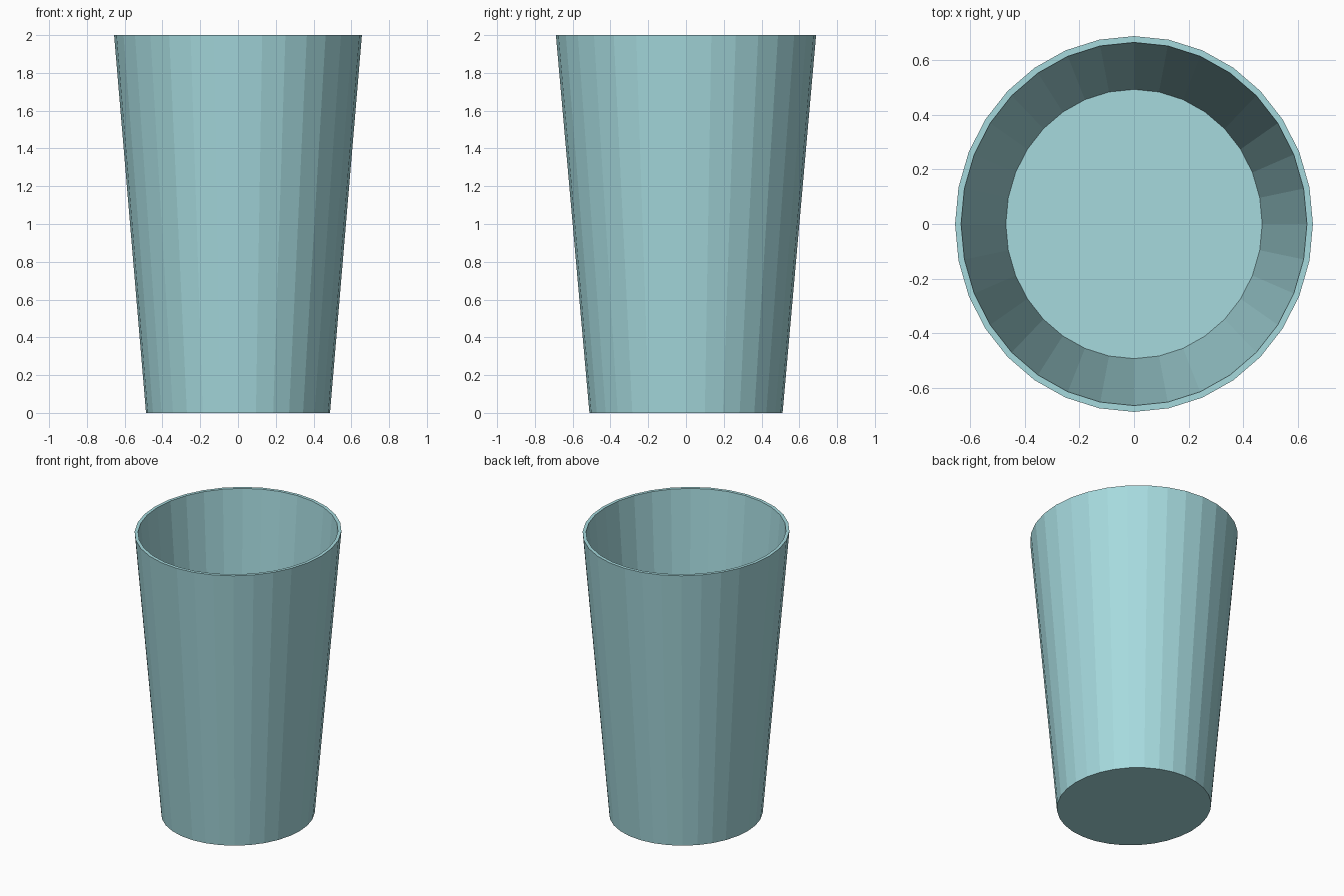
import bpy, bmesh
from math import sin, cos, pi

if "Cube" in bpy.data.objects:
    bpy.data.objects.remove(bpy.data.objects["Cube"])

SIDES = 32
RATIO = 1.05  # slightly oval: depth / width

# profile (x radius, z): outer foot, outer rim, inner rim, inner floor
PROFILE = [(0.487, 0.0), (0.656, 2.0), (0.634, 2.0), (0.470, 0.02)]

bm = bmesh.new()
rings = [[bm.verts.new((r * cos(2 * pi * i / SIDES), r * RATIO * sin(2 * pi * i / SIDES), z))
          for i in range(SIDES)] for r, z in PROFILE]

# outer wall, rim and inner wall
for a, b in zip(rings, rings[1:]):
    for i in range(SIDES):
        j = (i + 1) % SIDES
        bm.faces.new((a[i], a[j], b[j], b[i]))

# underside and inner floor
bm.faces.new(rings[0][::-1])
bm.faces.new(rings[-1])
bmesh.ops.recalc_face_normals(bm, faces=bm.faces)

mesh = bpy.data.meshes.new("cup")
bm.to_mesh(mesh)
bm.free()
cup = bpy.data.objects.new("cup", mesh)
bpy.context.collection.objects.link(cup)

# pale teal glass colour
mat = bpy.data.materials.new("pale_teal")
mat.diffuse_color = (0.38, 0.70, 0.73, 1.0)
mat.use_nodes = True
mat.node_tree.nodes["Principled BSDF"].inputs["Base Color"].default_value = mat.diffuse_color
mesh.materials.append(mat)
